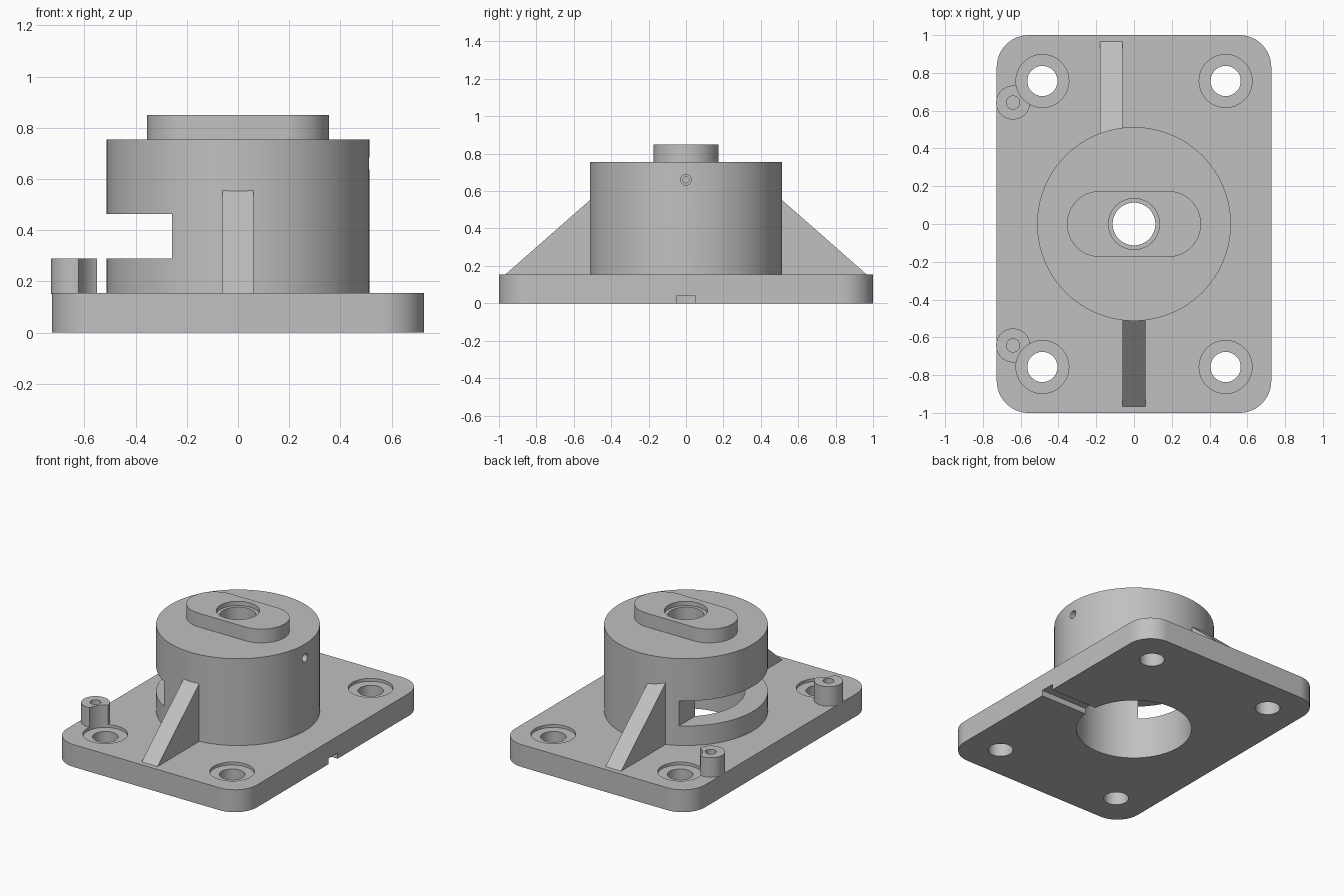
import bpy, bmesh, math
from mathutils import Matrix

if "Cube" in bpy.data.objects:
    bpy.data.objects.remove(bpy.data.objects["Cube"])

grey = bpy.data.materials.new("plain_grey")
grey.use_nodes = True
colour = (0.53, 0.53, 0.53, 1)
grey.diffuse_color = colour
grey.node_tree.nodes["Principled BSDF"].inputs["Base Color"].default_value = colour


def prism(name, outline, low, high, turn=None):
    """Extrude a closed 2D outline from low to high, then turn it."""
    bm = bmesh.new()
    face = bm.faces.new([bm.verts.new((x, y, low)) for x, y in outline])
    top = bmesh.ops.extrude_face_region(bm, geom=[face])["geom"]
    bmesh.ops.translate(bm, vec=(0, 0, high - low),
                        verts=[v for v in top if isinstance(v, bmesh.types.BMVert)])
    if turn:
        bm.transform(turn)
    bmesh.ops.recalc_face_normals(bm, faces=bm.faces)
    mesh = bpy.data.meshes.new(name)
    bm.to_mesh(mesh)
    bm.free()
    mesh.materials.append(grey)
    obj = bpy.data.objects.new(name, mesh)
    bpy.context.collection.objects.link(obj)
    return obj


def rounded(hx, hy, r, steps=16):
    """Rectangle outline with round corners; full-radius ends make a slot shape."""
    pts = []
    for i, (sx, sy) in enumerate([(1, 1), (-1, 1), (-1, -1), (1, -1)]):
        for k in range(steps + 1):
            a = (i + k / steps) * math.pi / 2
            p = (sx * (hx - r) + r * math.cos(a), sy * (hy - r) + r * math.sin(a))
            if not pts or math.dist(p, pts[-1]) > 1e-5:
                pts.append(p)
    if math.dist(pts[0], pts[-1]) < 1e-5:
        pts.pop()
    return pts


def circle(r, x=0, y=0, n=64):
    return [(x + r * math.cos(2 * math.pi * k / n),
             y + r * math.sin(2 * math.pi * k / n)) for k in range(n)]


def box(x0, x1, y0, y1):
    return [(x0, y0), (x1, y0), (x1, y1), (x0, y1)]


PLATE, HOUSING, BOSS, POST = 0.155, 0.755, 0.85, 0.29

# Base plate carrying all the other solids
body = prism("flanged_housing", rounded(0.727, 1, 0.17), 0, PLATE)
solids = [
    prism("housing", circle(0.513, n=128), 0.05, HOUSING),
    prism("top_boss", rounded(0.355, 0.175, 0.175), 0.7, BOSS),
]

# Triangular ribs: outline in (y, z), extruded along x
yz_to_x = Matrix(((0, 0, 1, 0), (1, 0, 0, 0), (0, 1, 0, 0), (0, 0, 0, 1)))
slope = 0.4 / 0.455
for name, side, x in (("front_rib", -1, 0), ("back_rib", 1, -0.12)):
    foot = 0.965
    outline = [(side * 0.44, 0.1), (side * foot, 0.1), (side * foot, PLATE),
               (side * 0.44, PLATE + slope * (foot - 0.44))]
    solids.append(prism(name, outline, x - 0.06, x + 0.06, yz_to_x))

# Screw posts on the slotted side
for side in (-1, 1):
    solids.append(prism("screw_post", circle(0.09, -0.64, side * 0.643), 0.15, POST))

# Bore, shaft hole with recess, side slot, drain groove
cutters = [
    prism("bore", circle(0.37, n=128), -0.1, 0.56),
    prism("shaft_hole", circle(0.113), 0.5, 1),
    prism("shaft_recess", circle(0.135), BOSS - 0.03, 1),
    prism("side_slot", box(-0.7, -0.257, -0.55, 0.55), POST, 0.463),
    prism("bottom_groove", box(0.2, 0.9, -0.05, 0.05), -0.1, 0.04),
]

# Set screw hole through the left wall
lift = Matrix.Translation((0, 0, 0.66)) @ yz_to_x
cutters.append(prism("set_screw_hole", circle(0.016, n=32), 0.02, 0.6, lift))
cutters.append(prism("set_screw_recess", circle(0.028, n=32), 0.46, 0.6, lift))

# Mounting holes with recesses, and blind post holes
for side in (-1, 1):
    cutters.append(prism("post_hole", circle(0.035, -0.64, side * 0.643), 0.19, 0.4))
    for x in (-0.485, 0.485):
        cutters.append(prism("mount_hole", circle(0.08, x, side * 0.757), -0.1, 0.4))
        cutters.append(prism("mount_recess", circle(0.14, x, side * 0.757), PLATE - 0.02, 0.4))

# Combine everything into one solid casting
for operation, parts in (("UNION", solids), ("DIFFERENCE", cutters)):
    for part in parts:
        part.hide_render = True
        mod = body.modifiers.new(part.name, "BOOLEAN")
        mod.operation = operation
        mod.solver = "EXACT"
        mod.object = part

bpy.context.view_layer.update()
depsgraph = bpy.context.evaluated_depsgraph_get()
mesh = bpy.data.meshes.new_from_object(body.evaluated_get(depsgraph))
body.modifiers.clear()
body.data = mesh
mesh.materials.clear()
mesh.materials.append(grey)
for poly in mesh.polygons:
    poly.material_index = 0
for part in solids + cutters:
    bpy.data.objects.remove(part)

# Smooth the round walls and keep edges crisp
bpy.ops.object.select_all(action="DESELECT")
body.select_set(True)
bpy.context.view_layer.objects.active = body
bpy.ops.object.shade_smooth_by_angle(angle=math.radians(30))
